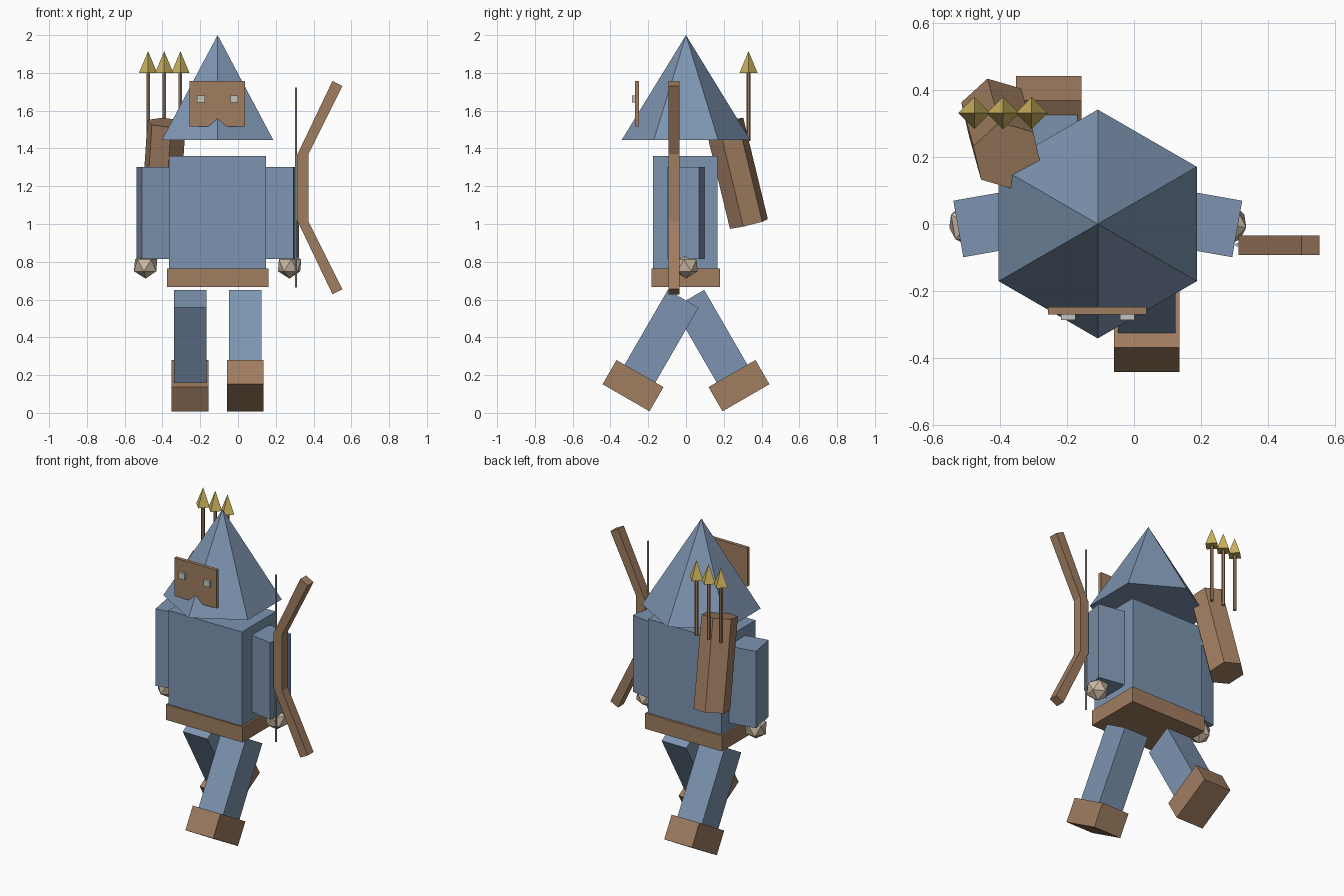
import bpy, bmesh
from math import radians, sin, cos
from mathutils import Vector, Matrix

cube = bpy.data.objects.get("Cube")
if cube:
    bpy.data.objects.remove(cube, do_unlink=True)

MID = -0.108  # body centre line


def material(name, r, g, b):
    m = bpy.data.materials.new(name)
    m.use_nodes = True
    m.diffuse_color = (r, g, b, 1)
    for n in m.node_tree.nodes:
        if n.type == 'BSDF_PRINCIPLED':
            n.inputs["Base Color"].default_value = (r, g, b, 1)
            n.inputs["Roughness"].default_value = 0.9
    return m


BLUE = material("slate blue cloth", 0.205, 0.296, 0.434)
BROWN = material("brown leather", 0.35, 0.205, 0.118)
GOLD = material("gold", 0.60, 0.45, 0.11)
SKIN = material("pale skin", 0.62, 0.50, 0.38)
GREY = material("light grey", 0.56, 0.56, 0.52)


def finish(name, bm, mat):
    bmesh.ops.recalc_face_normals(bm, faces=bm.faces)
    me = bpy.data.meshes.new(name)
    bm.to_mesh(me)
    bm.free()
    me.materials.append(mat)
    ob = bpy.data.objects.new(name, me)
    bpy.context.collection.objects.link(ob)
    return ob


def box(name, centre, size, mat, rot=None):
    bm = bmesh.new()
    m = Matrix.Translation(centre) @ (rot or Matrix()) @ Matrix.Diagonal((*size, 1))
    bmesh.ops.create_cube(bm, size=1, matrix=m)
    return finish(name, bm, mat)


def prism(name, bottom, top, r1, r2, sides, mat, spin=0):
    """Cone or cylinder running between two points."""
    a, b = Vector(bottom), Vector(top)
    axis = b - a
    turn = Vector((0, 0, 1)).rotation_difference(axis).to_matrix().to_4x4()
    m = Matrix.Translation((a + b) / 2) @ turn @ Matrix.Rotation(radians(spin), 4, 'Z')
    bm = bmesh.new()
    bmesh.ops.create_cone(bm, cap_ends=True, segments=sides, radius1=r1,
                          radius2=r2, depth=axis.length, matrix=m)
    bmesh.ops.remove_doubles(bm, verts=bm.verts, dist=1e-5)
    return finish(name, bm, mat)


def plate(name, outline, y0, y1, mat):
    """Outline in x and z, extruded along y."""
    bm = bmesh.new()
    face = bm.faces.new([bm.verts.new((x, y0, z)) for x, z in outline])
    ext = bmesh.ops.extrude_face_region(bm, geom=[face])
    moved = [v for v in ext["geom"] if isinstance(v, bmesh.types.BMVert)]
    bmesh.ops.translate(bm, verts=moved, vec=(0, y1 - y0, 0))
    return finish(name, bm, mat)


# Hood, torso and belt
prism("hood", (MID, 0, 1.444), (MID, 0, 2), 0.341, 0, 6, BLUE)
box("torso", (MID, -0.004, 1.062), (0.513, 0.34, 0.594), BLUE)
box("belt", (MID, -0.002, 0.716), (0.537, 0.363, 0.098), BROWN)

# Paired limbs: the left leg strides forward, the right one back
for side, s in (("left", 1), ("right", -1)):
    turn = Matrix.Rotation(radians(-10 * s), 4, 'Z')
    box(side + "_arm", (MID + s * 0.332, 0, 1.058), (0.17, 0.171, 0.486), BLUE, turn)

    bm = bmesh.new()
    bmesh.ops.create_icosphere(bm, subdivisions=1, radius=0.07,
                               matrix=Matrix.Translation((MID + s * 0.381, 0, 0.781)) @ turn)
    finish(side + "_hand", bm, SKIN)

    x = MID + s * 0.146
    swing = Matrix.Rotation(radians(-30 * s), 4, 'X')
    down = Vector((0, -s * sin(radians(30)), -cos(radians(30))))
    hip = Vector((x, -s * 0.015, 0.604))
    box(side + "_leg", hip + down * 0.23, (0.172, 0.188, 0.46), BLUE, swing)
    box(side + "_boot", hip + down * 0.531, (0.194, 0.287, 0.148), BROWN, swing)

# Mask with a notched lower edge, and raised eyes
plate("mask", [(-0.257, 1.515), (MID - 0.05, 1.515), (MID, 1.558), (MID + 0.05, 1.515),
               (0.038, 1.515), (0.038, 1.757), (-0.257, 1.757)], -0.27, -0.248, BROWN)
for side, s in (("left", 1), ("right", -1)):
    box(side + "_eye", (MID + s * 0.088, -0.272, 1.662), (0.042, 0.028, 0.038), GREY)

# Bow and string
plate("bow", [(0.50, 1.757), (0.553, 1.73), (0.373, 1.37), (0.373, 1.015),
              (0.553, 0.655), (0.50, 0.628), (0.312, 1.022), (0.312, 1.363)],
      -0.092, -0.034, BROWN)
prism("bow_string", (0.308, -0.062, 0.665), (0.308, -0.062, 1.722), 0.006, 0.006, 6, GREY)

# Tilted quiver with three arrows
prism("quiver", (-0.414, 0.333, 1.0), (-0.378, 0.203, 1.537), 0.106, 0.106, 6, BROWN, 13)
for i in range(3):
    x, y = -0.476 + i * 0.0855, 0.331
    prism(f"arrow_shaft_{i + 1}", (x, y, 1.44), (x, y, 1.81), 0.011, 0.011, 6, BROWN)
    prism(f"arrow_head_{i + 1}", (x, y, 1.80), (x, y, 1.915), 0.048, 0, 4, GOLD)
